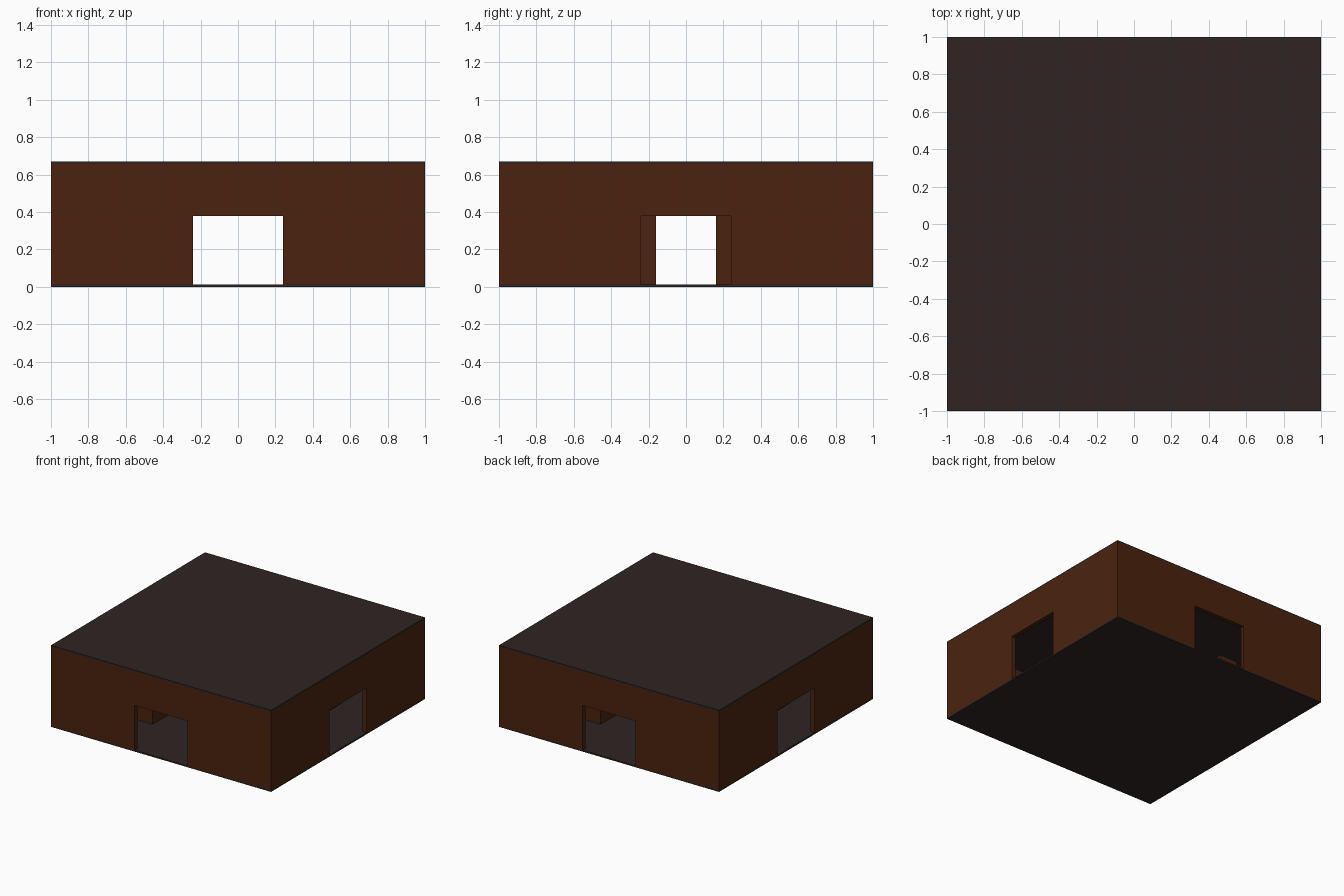
import bpy, bmesh
from math import pi
from mathutils import Matrix, Vector

if "Cube" in bpy.data.objects:
    bpy.data.objects.remove(bpy.data.objects["Cube"])

H, SLAB, T = 0.67, 0.012, 0.035      # total height, slab thickness, wall thickness
DOOR_W, DOOR_H = 0.24, 0.38          # opening half width and top


def material(name, color):
    m = bpy.data.materials.new(name)
    m.diffuse_color = (*color, 1)
    m.use_nodes = True
    m.node_tree.nodes["Principled BSDF"].inputs["Base Color"].default_value = m.diffuse_color
    return m


brown = material("brown_wall", (0.070, 0.0165, 0.0045))
dark = material("dark_slab", (0.027, 0.0185, 0.0175))


def finish(name, bm, mat):
    bmesh.ops.recalc_face_normals(bm, faces=bm.faces)
    me = bpy.data.meshes.new(name)
    bm.to_mesh(me)
    bm.free()
    me.materials.append(mat)
    ob = bpy.data.objects.new(name, me)
    bpy.context.collection.objects.link(ob)
    return ob


def box(name, lo, hi, mat):
    bm = bmesh.new()
    lo, hi = Vector(lo), Vector(hi)
    mtx = Matrix.Translation((lo + hi) / 2) @ Matrix.Diagonal((*(hi - lo), 1))
    bmesh.ops.create_cube(bm, size=1, matrix=mtx)
    return finish(name, bm, mat)


def wall(name, half, angle):
    # Wall outline with a doorway notch, extruded inwards, then turned to its side
    z0, z1 = SLAB, H - SLAB
    pts = [(-half, z0), (-DOOR_W, z0), (-DOOR_W, DOOR_H), (DOOR_W, DOOR_H),
           (DOOR_W, z0), (half, z0), (half, z1), (-half, z1)]
    bm = bmesh.new()
    f = bm.faces.new([bm.verts.new((x, -1, z)) for x, z in pts])
    ext = bmesh.ops.extrude_face_region(bm, geom=[f])
    vs = [g for g in ext["geom"] if isinstance(g, bmesh.types.BMVert)]
    bmesh.ops.translate(bm, verts=vs, vec=(0, T, 0))
    bmesh.ops.rotate(bm, verts=bm.verts, cent=(0, 0, 0),
                     matrix=Matrix.Rotation(angle, 3, 'Z'))
    return finish(name, bm, brown)


# Floor and roof slabs
box("floor", (-1, -1, 0), (1, 1, SLAB), dark)
box("roof", (-1, -1, H - SLAB), (1, 1, H), dark)

# Four outer walls, each with a doorway
wall("front_wall", 1, 0)
wall("back_wall", 1, pi)
wall("right_wall", 1 - T, pi / 2)
wall("left_wall", 1 - T, -pi / 2)

# Low inner barriers either side of the centre
for sx, nx in ((-1, "left"), (1, "right")):
    for sy, ny in ((-1, "front"), (1, "back")):
        xs = sorted((sx * 0.39, sx * 0.55))
        ys = sorted((sy * 0.16, sy * 0.55))
        box(f"{ny}_{nx}_barrier", (xs[0], ys[0], SLAB), (xs[1], ys[1], 0.385), brown)
